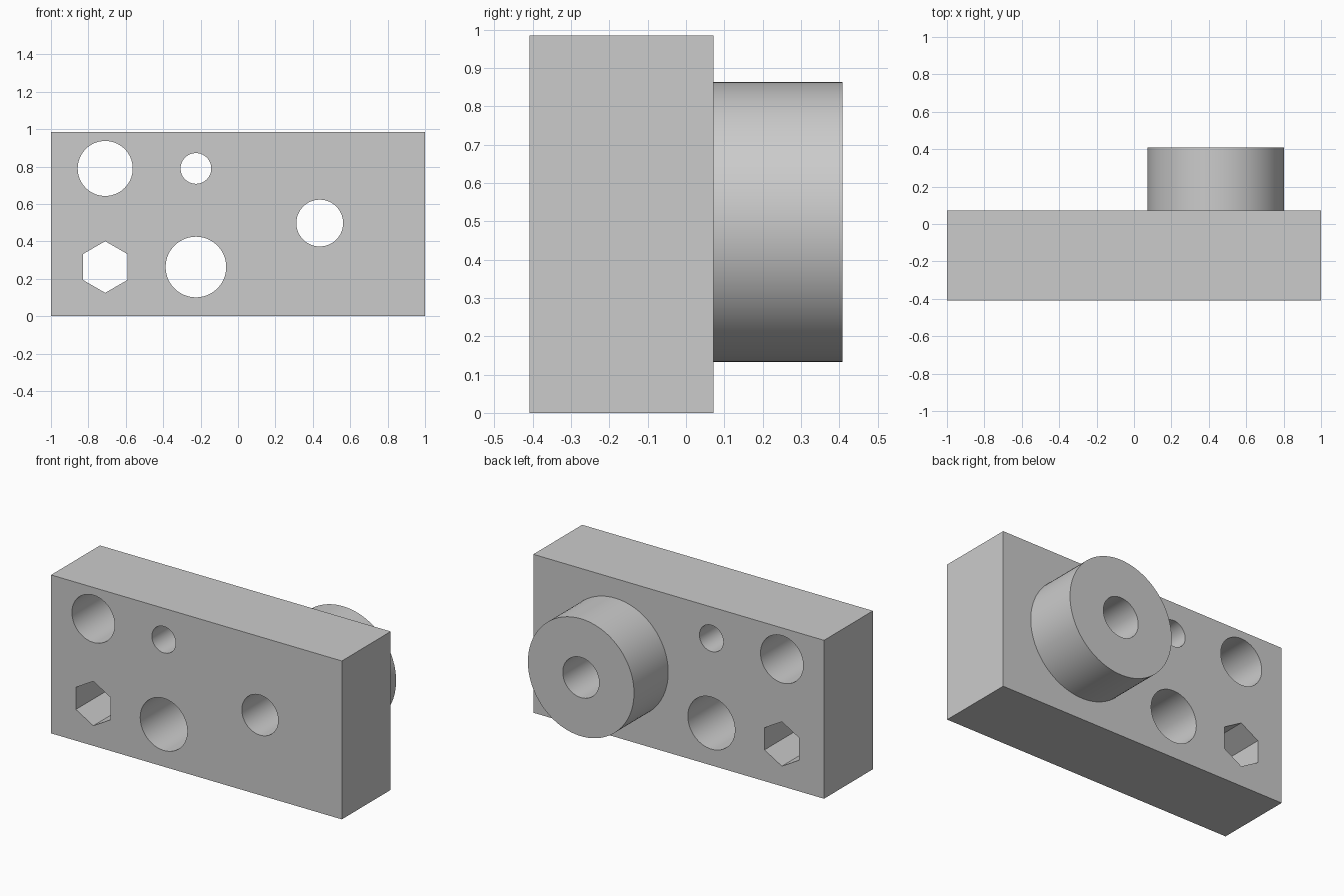
import bpy
import math
from mathutils import Matrix

cube = bpy.data.objects.get("Cube")
if cube:
    bpy.data.objects.remove(cube, do_unlink=True)

FRONT, SEAM, BACK = -0.408, 0.072, 0.408
HEIGHT = 0.985

grey = bpy.data.materials.new("plain grey")
grey.use_nodes = True
grey.diffuse_color = (0.6, 0.6, 0.6, 1)
grey.node_tree.nodes["Principled BSDF"].inputs["Base Color"].default_value = (0.6, 0.6, 0.6, 1)


def cylinder(name, x, z, radius, y0, y1, sides=96):
    """Prism lying along y, with a vertex pointing straight up."""
    bpy.ops.mesh.primitive_cylinder_add(vertices=sides, radius=radius, depth=y1 - y0)
    ob = bpy.context.object
    ob.name = name
    ob.data.transform(Matrix.Translation((x, (y0 + y1) / 2, z)) @ Matrix.Rotation(math.pi / 2, 4, "X"))
    return ob


def drill(ob, name, x, z, radius, sides=96):
    """Cut a hole right through along y."""
    cutter = cylinder(name, x, z, radius, FRONT - 0.2, BACK + 0.2, sides)
    mod = ob.modifiers.new(name, "BOOLEAN")
    mod.operation = "DIFFERENCE"
    mod.solver = "EXACT"
    mod.object = cutter
    bpy.context.view_layer.objects.active = ob
    bpy.ops.object.modifier_apply(modifier=name)
    bpy.data.objects.remove(cutter, do_unlink=True)


def finish(ob):
    ob.data.materials.clear()
    ob.data.materials.append(grey)
    for face in ob.data.polygons:
        face.material_index = 0
    bpy.ops.object.select_all(action="DESELECT")
    ob.select_set(True)
    bpy.context.view_layer.objects.active = ob
    bpy.ops.object.shade_smooth_by_angle(angle=math.radians(30))


# Rectangular block
bpy.ops.mesh.primitive_cube_add(size=1)
block = bpy.context.object
block.name = "block"
block.data.transform(Matrix.Translation((0, (FRONT + SEAM) / 2, HEIGHT / 2))
                     @ Matrix.Diagonal((2, SEAM - FRONT, HEIGHT, 1)))

# Round boss on the back
boss = cylinder("boss", 0.437, 0.498, 0.365, SEAM, BACK)

# Holes through the block
drill(block, "large_upper_hole", -0.71, 0.79, 0.147)
drill(block, "small_upper_hole", -0.225, 0.79, 0.082)
drill(block, "large_lower_hole", -0.225, 0.263, 0.162)
drill(block, "hexagonal_hole", -0.71, 0.263, 0.138, 6)

# Bore shared by block and boss
for part in (block, boss):
    drill(part, "bore", 0.437, 0.498, 0.125)
    finish(part)
